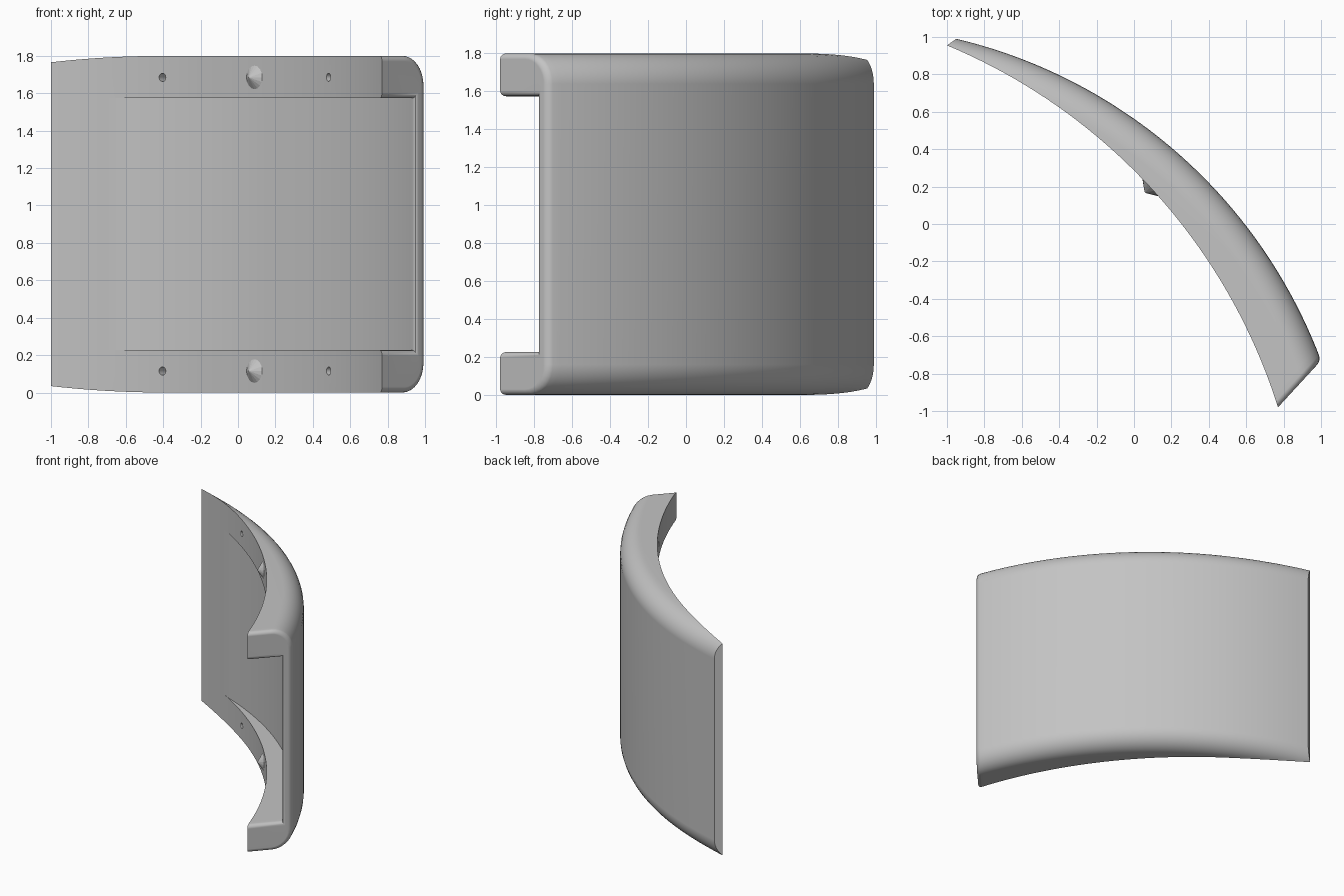
import bpy, bmesh, math
from mathutils import Vector

cube = bpy.data.objects.get("Cube")
if cube:
    bpy.data.objects.remove(cube, do_unlink=True)

HEIGHT, ROUND, LIP, STEPS = 1.8, 0.16, 0.226, 40

grey = bpy.data.materials.new("light_grey")
grey.use_nodes = True
grey.diffuse_color = (0.55, 0.55, 0.55, 1)
grey.node_tree.nodes["Principled BSDF"].inputs["Base Color"].default_value = (0.55, 0.55, 0.55, 1)


def arc(start, end, bulge):
    """Return a function giving points along a circular arc."""
    a, b = Vector(start), Vector(end)
    chord = (b - a).length
    d = (b - a) / chord
    n = Vector((-d.y, d.x))
    radius = (chord ** 2 / 4 + bulge ** 2) / (2 * bulge)
    centre = (a + b) / 2 - n * (radius - bulge)
    half = math.asin(chord / 2 / radius)
    return lambda u: centre + radius * (math.cos((2 * u - 1) * half) * n
                                        + math.sin((2 * u - 1) * half) * d)


outer = arc((-0.95, 0.99), (1.0, -0.73), 0.325)
inner = arc((-1.0, 0.955), (0.77, -0.98), 0.29)


def section(u):
    """C-shaped cross-section: rounded outer edges, hollow inner side."""
    p, q = outer(u), inner(u)
    thick = (q - p).length
    shell = min(thick, 0.122 - 0.042 * u)
    reach = min(ROUND, thick)
    half = []
    for i in range(9):
        t = reach * (1 - math.cos(math.pi / 2 * i / 8))
        z = HEIGHT - ROUND + math.sqrt(max(0, ROUND ** 2 - (ROUND - t) ** 2))
        half.append((t, z))
    half += [(thick, half[-1][1]), (thick, HEIGHT - LIP), (shell, HEIGHT - LIP)]
    pts = half + [(t, HEIGHT - z) for t, z in reversed(half)]
    return [(*p.lerp(q, t / thick), z) for t, z in pts]


def make_object(name, bm):
    bmesh.ops.recalc_face_normals(bm, faces=bm.faces)
    mesh = bpy.data.meshes.new(name)
    bm.to_mesh(mesh)
    bm.free()
    mesh.materials.append(grey)
    ob = bpy.data.objects.new(name, mesh)
    bpy.context.collection.objects.link(ob)
    return ob


def activate(ob):
    bpy.ops.object.select_all(action='DESELECT')
    ob.select_set(True)
    bpy.context.view_layer.objects.active = ob


# Curved shell, lofted along both arcs
bm = bmesh.new()
rings = [[bm.verts.new(c) for c in section(i / STEPS)] for i in range(STEPS + 1)]
count = len(rings[0])
for r0, r1 in zip(rings, rings[1:]):
    for j in range(count):
        k = (j + 1) % count
        bm.faces.new((r0[j], r0[k], r1[k], r1[j]))
bm.faces.new(rings[0])
end_cap = bm.faces.new(rings[-1])

# Rounded rim on the thick end, leaving its innermost edges sharp
tip = inner(1)
rim = [e for e in end_cap.edges
       if not all((v.co.xy - tip).length < 0.001 for v in e.verts)]
bmesh.ops.remove_doubles(bm, verts=bm.verts, dist=0.0002)
bmesh.ops.bevel(bm, geom=[e for e in rim if e.is_valid], offset=0.03,
                segments=4, profile=0.5, affect='EDGES', clamp_overlap=True)
bmesh.ops.dissolve_degenerate(bm, edges=bm.edges, dist=0.0001)
shell = make_object("curved_shell", bm)


def on_inner(x):
    """Point on the inner arc at x, and the direction facing away from it."""
    u = min((i / 1000 for i in range(1001)), key=lambda v: abs(inner(v).x - x))
    d = (inner(u + 0.001) - inner(u - 0.001)).normalized()
    return inner(u).to_3d(), Vector((d.y, -d.x, 0))


def round_part(name, x, z, r1, r2, depth, shift, sides):
    base, n = on_inner(x)
    bm = bmesh.new()
    bmesh.ops.create_cone(bm, cap_ends=True, segments=sides, radius1=r1, radius2=r2, depth=depth)
    bmesh.ops.remove_doubles(bm, verts=bm.verts, dist=0.0001)
    ob = make_object(name, bm)
    ob.rotation_euler = n.to_track_quat('Z', 'Y').to_euler()
    ob.location = base + n * shift + Vector((0, 0, z))
    return ob


# Screw holes and locating cones on the top and bottom lips
for side, z in (("top", HEIGHT - 0.115), ("bottom", 0.115)):
    for x in (-0.405, 0.485):
        cutter = round_part("hole_cutter", x, z, 0.022, 0.022, 0.12, 0, 20)
        cutter.hide_render = True
        mod = shell.modifiers.new("screw_hole", 'BOOLEAN')
        mod.operation, mod.solver, mod.object = 'DIFFERENCE', 'EXACT', cutter
        activate(shell)
        bpy.ops.object.modifier_apply(modifier=mod.name)
        bpy.data.objects.remove(cutter, do_unlink=True)
    round_part(side + "_locating_cone", 0.088, z, 0.08, 0.004, 0.05, 0.014, 16)

activate(shell)
bpy.ops.object.shade_smooth_by_angle(angle=math.radians(32))
weighted = shell.modifiers.new("clean_shading", 'WEIGHTED_NORMAL')
weighted.keep_sharp = True
